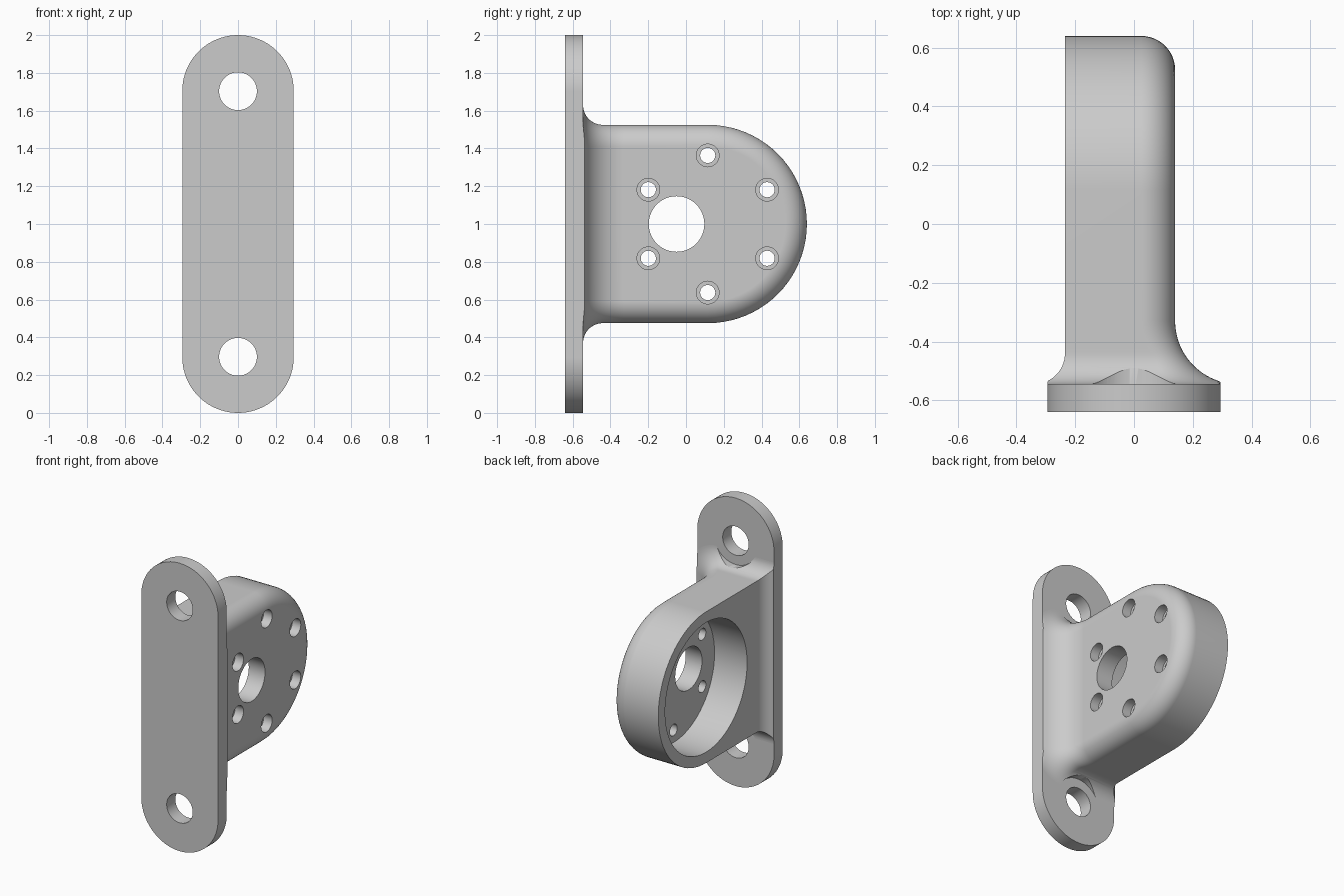
import bpy, bmesh, math
from mathutils import Matrix, Vector

cube = bpy.data.objects.get("Cube")
if cube:
    bpy.data.objects.remove(cube, do_unlink=True)

metal = bpy.data.materials.new("light_grey_metal")
metal.use_nodes = True
grey = (0.6, 0.6, 0.6, 1)
metal.diffuse_color = grey
metal.node_tree.nodes["Principled BSDF"].inputs["Base Color"].default_value = grey

MID = 1.0                      # mid height
PLATE_BACK = -0.545
BOLT_Z = (MID - 0.703, MID + 0.703)


def finish(name, bm):
    bmesh.ops.remove_doubles(bm, verts=bm.verts, dist=1e-5)
    bmesh.ops.recalc_face_normals(bm, faces=bm.faces)
    mesh = bpy.data.meshes.new(name)
    bm.to_mesh(mesh)
    bm.free()
    obj = bpy.data.objects.new(name, mesh)
    bpy.context.collection.objects.link(obj)
    mesh.materials.append(metal)
    return obj


def cylinder(axis, centre, radius, start, end):
    """Cutter along x or y; centre gives the other two coordinates."""
    bm = bmesh.new()
    bmesh.ops.create_cone(bm, cap_ends=True, segments=64, radius1=radius,
                          radius2=radius, depth=end - start)
    half = (start + end) / 2
    if axis == "x":
        turn, place = Matrix.Rotation(math.pi / 2, 4, "Y"), (half, *centre)
    else:
        turn, place = Matrix.Rotation(math.pi / 2, 4, "X"), (centre[0], half, centre[1])
    bmesh.ops.transform(bm, matrix=Matrix.Translation(place) @ turn, verts=bm.verts)
    obj = finish("cutter", bm)
    obj.hide_render = True
    return obj


def cut(obj, cutters):
    bpy.context.view_layer.objects.active = obj
    for c in cutters:
        mod = obj.modifiers.new("cut", "BOOLEAN")
        mod.operation, mod.solver, mod.object = "DIFFERENCE", "EXACT", c
        bpy.ops.object.modifier_apply(modifier=mod.name)
        bpy.data.objects.remove(c, do_unlink=True)


def smooth(obj):
    bpy.ops.object.select_all(action="DESELECT")
    obj.select_set(True)
    bpy.context.view_layer.objects.active = obj
    bpy.ops.object.shade_smooth_by_angle(angle=math.radians(30))
    mod = obj.modifiers.new("flat_normals", "WEIGHTED_NORMAL")
    mod.keep_sharp = True


# Mounting plate: upright slot shape with two bolt holes
W = 0.295
STEPS = 40
bm = bmesh.new()
outline = []
for side in (1, -1):
    for i in range(STEPS + 1):
        a = math.pi * i / STEPS
        outline.append((side * W * math.cos(a), -0.64,
                        MID + side * (1 - W + W * math.sin(a))))
face = bm.faces.new([bm.verts.new(p) for p in outline])
ext = bmesh.ops.extrude_face_region(bm, geom=[face])
bmesh.ops.translate(bm, vec=Vector((0, PLATE_BACK + 0.64, 0)),
                    verts=[v for v in ext["geom"] if isinstance(v, bmesh.types.BMVert)])
plate = finish("mounting_plate", bm)
cut(plate, [cylinder("y", (0, z), 0.1, -0.8, -0.4) for z in BOLT_Z])
smooth(plate)

# Motor housing: D-shaped block flaring into the plate
XMIN, XMAX, H = -0.235, 0.14, 0.525
ROUND, BIG, SMALL = 0.115, 0.215, 0.105
ARC_Y = 0.64 - H
FLARE_Y = PLATE_BACK + BIG
CORNER = 12


def fillet(y, r):
    d = min(max(PLATE_BACK + r - y, 0), r)
    return r - math.sqrt(r * r - d * d)


def half_section(y):
    """(x, half height) pairs from the open side to the rounded side."""
    small, big = fillet(y, SMALL), fillet(y, BIG)
    r = ROUND + small
    pts = [(XMIN - small, H + small)]
    for k in range(CORNER + 1):
        t = math.pi / 2 * k / CORNER
        pts.append((XMAX + big - r * (1 - math.sin(t)), H + small - r * (1 - math.cos(t))))
    return [(min(max(x, -W), W), h) for x, h in pts]


def loft(bm, rings, closed):
    n = len(rings[0])
    for a, b in zip(rings, rings[1:]):
        for i in range(n if closed else n - 1):
            j = (i + 1) % n
            quad = list(dict.fromkeys((a[i], a[j], b[j], b[i])))
            if len({tuple(v.co) for v in quad}) > 2:
                bm.faces.new(quad)


bm = bmesh.new()
# rounded end, lofted across the width
rings = []
for x, h in half_section(FLARE_Y):
    pts = [(x, FLARE_Y, MID + h)]
    for i in range(STEPS + 1):
        a = math.pi / 2 - math.pi * i / STEPS
        pts.append((x, ARC_Y + h * math.cos(a), MID + h * math.sin(a)))
    pts.append((x, FLARE_Y, MID - h))
    rings.append([bm.verts.new(p) for p in pts])
loft(bm, rings, False)
bm.faces.new(rings[0])
bm.faces.new(rings[-1])
# flare, lofted towards the plate and ending inside it
rings = []
FLARE = 24
for i in range(FLARE + 2):
    a = math.pi / 2 * min(i, FLARE) / FLARE
    y = PLATE_BACK + BIG * (1 - math.sin(a))
    sec = half_section(y)
    inset = 1.0
    if i > FLARE:
        y, inset = -0.59, 0.97
    pts = [(x * inset, y, MID + h) for x, h in sec]
    pts += [(x * inset, y, MID - h) for x, h in reversed(sec)]
    rings.append([bm.verts.new(p) for p in pts])
rings.sort(key=lambda ring: -ring[0].co.y)
loft(bm, rings, True)
bm.faces.new(rings[-1])
housing = finish("motor_housing", bm)

# pocket, shaft hole, screw holes with counterbores, bolt head clearance
centre = (ARC_Y, MID)
cutters = [cylinder("x", centre, 0.45, -0.5, 0.015),
           cylinder("x", (-0.05, MID), 0.147, -0.1, 0.4)]
for i in range(6):
    a = math.radians(30 + 60 * i)
    spot = (ARC_Y + 0.363 * math.cos(a), MID + 0.363 * math.sin(a))
    cutters.append(cylinder("x", spot, 0.04, -0.1, 0.4))
    cutters.append(cylinder("x", spot, 0.06, 0.075, 0.4))
cutters += [cylinder("y", (0, z), 0.165, -0.8, -0.3) for z in BOLT_Z]
cut(housing, cutters)
smooth(housing)
